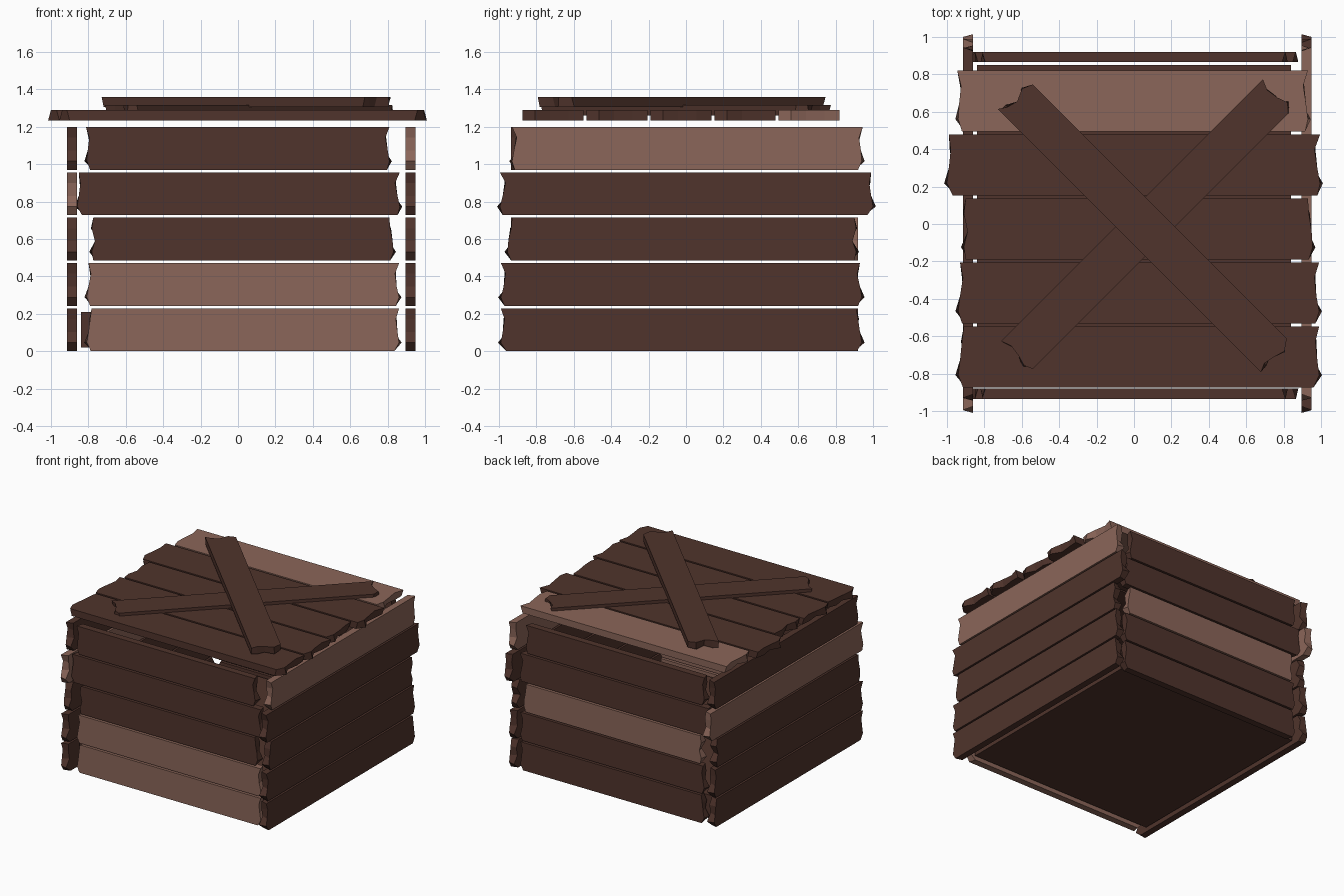
import bpy, bmesh
from mathutils import Vector

if "Cube" in bpy.data.objects:
    bpy.data.objects.remove(bpy.data.objects["Cube"])


def material(name, rgb):
    m = bpy.data.materials.new(name)
    m.diffuse_color = (*rgb, 1)
    m.use_nodes = True
    m.node_tree.nodes["Principled BSDF"].inputs["Base Color"].default_value = m.diffuse_color
    return m


DARK = material("dark_wood", (0.080, 0.034, 0.025))
LIGHT = material("light_wood", (0.258, 0.132, 0.100))

# Splintered end outlines: distance along the board at stations across its width
STATIONS = (0.0, 0.2, 0.45, 0.75, 1.0)
ENDS = [
    ((-.915, -.94, -.93, -.92, -.91), (.96, .99, .98, .97, .99)),
    ((-.92, -.94, -.93, -.915, -.93), (.97, .99, .975, .965, .99)),
    ((-.90, -.91, -.89, -.91, -.90), (.935, .955, .95, .935, .93)),
    ((-.97, -1.0, -.99, -.98, -.99), (.98, .995, .98, .965, .995)),
    ((-.92, -.94, -.935, -.925, -.945), (.915, .93, .92, .905, .93)),
]
# Extra splintering on the hidden face of every board
INNER = (.015, -.015, .02, -.005, .02)


def plank(name, ends, mat, origin, along, across, out, width, thick, scale=1.0):
    """Board with jagged ends, extruded from its outer to its inner face."""
    origin, along, across, out = map(Vector, (origin, along, across, out))
    left, right = ends
    bm = bmesh.new()
    rings = []
    for depth, ruff in ((0, 0), (thick, 1)):
        pts = [(r - ruff * k, s) for r, s, k in zip(right, STATIONS, INNER)]
        pts += [(l + ruff * k, s) for l, s, k in zip(left, STATIONS, INNER)][::-1]
        rings.append([bm.verts.new(origin + along * (p * scale)
                                   + across * (s * width) - out * depth)
                      for p, s in pts])
    n = len(rings[0])
    bm.faces.new(rings[0])
    bm.faces.new(rings[1][::-1])
    for i in range(n):
        j = (i + 1) % n
        bm.faces.new((rings[0][i], rings[1][i], rings[1][j], rings[0][j]))
    bmesh.ops.recalc_face_normals(bm, faces=bm.faces)
    me = bpy.data.meshes.new(name)
    bm.to_mesh(me)
    bm.free()
    me.materials.append(mat)
    ob = bpy.data.objects.new(name, me)
    bpy.context.collection.objects.link(ob)
    return ob


# Four walls: name, outer face origin, board direction, outward, scale, light rows
T = 0.055
WALLS = [
    ("front", (0.005, -.935, 0), (1, 0, 0), (0, -1, 0), .865, (0, 1)),
    ("back", (0.005, .92, 0), (1, 0, 0), (0, 1, 0), .865, (2,)),
    ("right", (.95, 0, 0), (0, -1, 0), (1, 0, 0), 1.0, (4,)),
    ("left", (-.915, 0, 0), (0, -1, 0), (-1, 0, 0), 1.0, (3,)),
]
for side, org, along, out, scale, light in WALLS:
    for row in range(5):
        plank(f"{side}_wall_board_{row + 1}", ENDS[row],
              LIGHT if row in light else DARK,
              Vector(org) + Vector((0, 0, row * .2425)),
              along, (0, 0, 1), out, .229, T, scale)

# Lid boards
for row in range(5):
    plank(f"lid_board_{row + 1}", ENDS[row], LIGHT if row == 4 else DARK,
          (0, -.873 + row * .342, 1.29), (1, 0, 0), (0, 1, 0), (0, 0, 1),
          .326, .056)

# Crossed braces on the lid
D = 0.5 ** 0.5
LOWER = ((-.93, -.95, -.935, -.925, -.945), (1.0, 1.04, 1.02, 1.01, 1.035))
UPPER = ((-.95, -.92, -.905, -.935, -.91), (1.04, 1.02, 1.03, 1.05, 1.01))
for name, ends, top, along, across, start in (
        ("lower_brace", LOWER, 1.315, (D, D, 0), (-D, D, 0), -.166),
        ("upper_brace", UPPER, 1.36, (D, -D, 0), (D, D, 0), -.081)):
    plank(name, ends, DARK, Vector(across) * start + Vector((0, 0, top)),
          along, across, (0, 0, 1), .226, T)

# Floor slab
flat = (-.84,) * 5, (.84,) * 5
floor = plank("floor", flat, DARK, (0, -.86, .21), (1, 0, 0), (0, 1, 0),
              (0, 0, 1), 1.71, .19)
for v in floor.data.vertices:
    v.co.x = .84 if v.co.x > 0 else -.84
